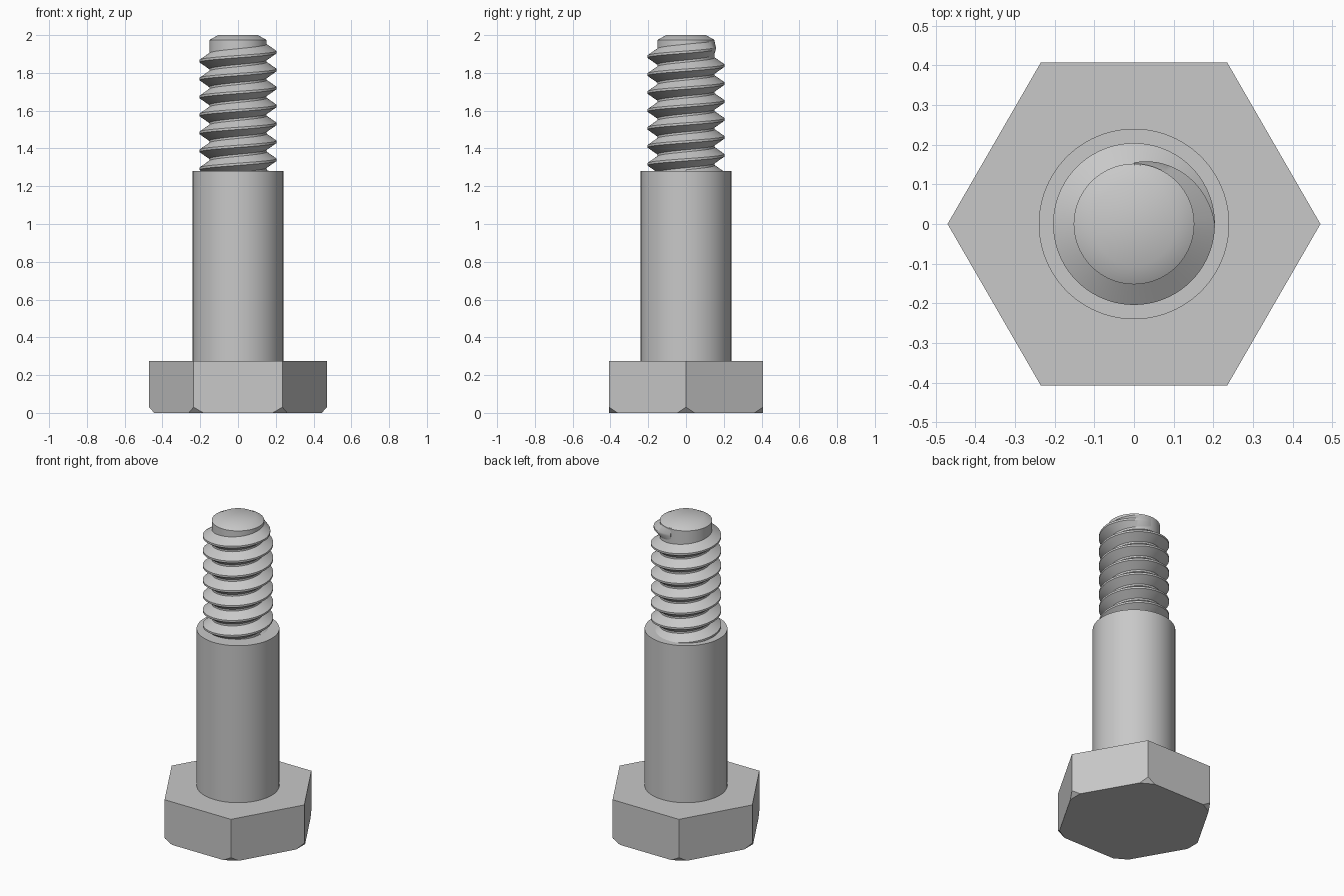
import bpy
import bmesh
from math import cos, sin, pi, radians
from mathutils import Vector

cube = bpy.data.objects.get("Cube")
if cube:
    bpy.data.objects.remove(cube, do_unlink=True)

steel = bpy.data.materials.new("grey_steel")
steel.use_nodes = True
colour = (0.58, 0.58, 0.58, 1.0)
steel.diffuse_color = colour
steel.node_tree.nodes["Principled BSDF"].inputs["Base Color"].default_value = colour


def finish(bm, name, smooth=True):
    bmesh.ops.recalc_face_normals(bm, faces=bm.faces)
    mesh = bpy.data.meshes.new(name)
    bm.to_mesh(mesh)
    bm.free()
    mesh.materials.append(steel)
    obj = bpy.data.objects.new(name, mesh)
    bpy.context.collection.objects.link(obj)
    if smooth:
        bpy.ops.object.select_all(action='DESELECT')
        obj.select_set(True)
        bpy.context.view_layer.objects.active = obj
        bpy.ops.object.shade_smooth_by_angle(angle=radians(30))
    return obj


def skin(bm, rings, closed):
    """Join consecutive rings of points with quads and cap both ends."""
    loops = [[bm.verts.new(p) for p in ring] for ring in rings]
    n = len(loops[0])
    for a, b in zip(loops, loops[1:]):
        for i in range(n):
            j = (i + 1) % n
            bm.faces.new((a[i], a[j], b[j], b[i]))
    if closed:
        bm.faces.new(loops[0])
        bm.faces.new(loops[-1])


def polar(r, a, z):
    return Vector((r * cos(a), r * sin(a), z))


def lathe(profile, sides):
    bm = bmesh.new()
    skin(bm, [[polar(r, 2 * pi * i / sides, z) for i in range(sides)]
              for r, z in profile], True)
    return bm


# Hexagonal head with its lower corners cut off
HEAD_R, HEAD_TOP = 0.47, 0.275
bm = lathe([(HEAD_R, 0), (HEAD_R, HEAD_TOP)], 6)
for k in range(6):
    a = k * pi / 3
    bmesh.ops.bisect_plane(
        bm, geom=bm.verts[:] + bm.edges[:] + bm.faces[:], dist=1e-5,
        plane_co=polar(HEAD_R, a, 0.03), plane_no=polar(0.03, a, -0.026),
        clear_outer=True)
    bmesh.ops.holes_fill(bm, edges=bm.edges[:], sides=0)
finish(bm, "hex_head", smooth=False)

# Plain shank
SHANK_TOP = 1.28
finish(lathe([(0.24, HEAD_TOP), (0.24, SHANK_TOP)], 96), "shank")

# Threaded core with a chamfered tip
CORE_R = 0.152
finish(lathe([(CORE_R, SHANK_TOP), (CORE_R, 1.974), (0.105, 2.0)], 96), "thread_core")

# Right-handed helical thread that fades into the core in its last quarter turn
CREST_R, PITCH, START_Z, TURNS, STEPS = 0.204, 0.095, 1.245, 7.25, 72
ROOT_HALF, CREST_HALF = 0.044, 0.006
rings = []
for i in range(int(TURNS * STEPS) + 1):
    turn = i / STEPS
    a, z = 2 * pi * turn, START_Z + PITCH * turn
    fade = min(1.0, (TURNS - turn) / 0.25)
    crest = CORE_R + 0.003 + (CREST_R - CORE_R - 0.003) * fade
    rings.append([polar(CORE_R - 0.003, a, z - ROOT_HALF),
                  polar(crest, a, z - CREST_HALF),
                  polar(crest, a, z + CREST_HALF),
                  polar(CORE_R - 0.003, a, z + ROOT_HALF)])
bm = bmesh.new()
skin(bm, rings, True)
finish(bm, "helical_thread")
